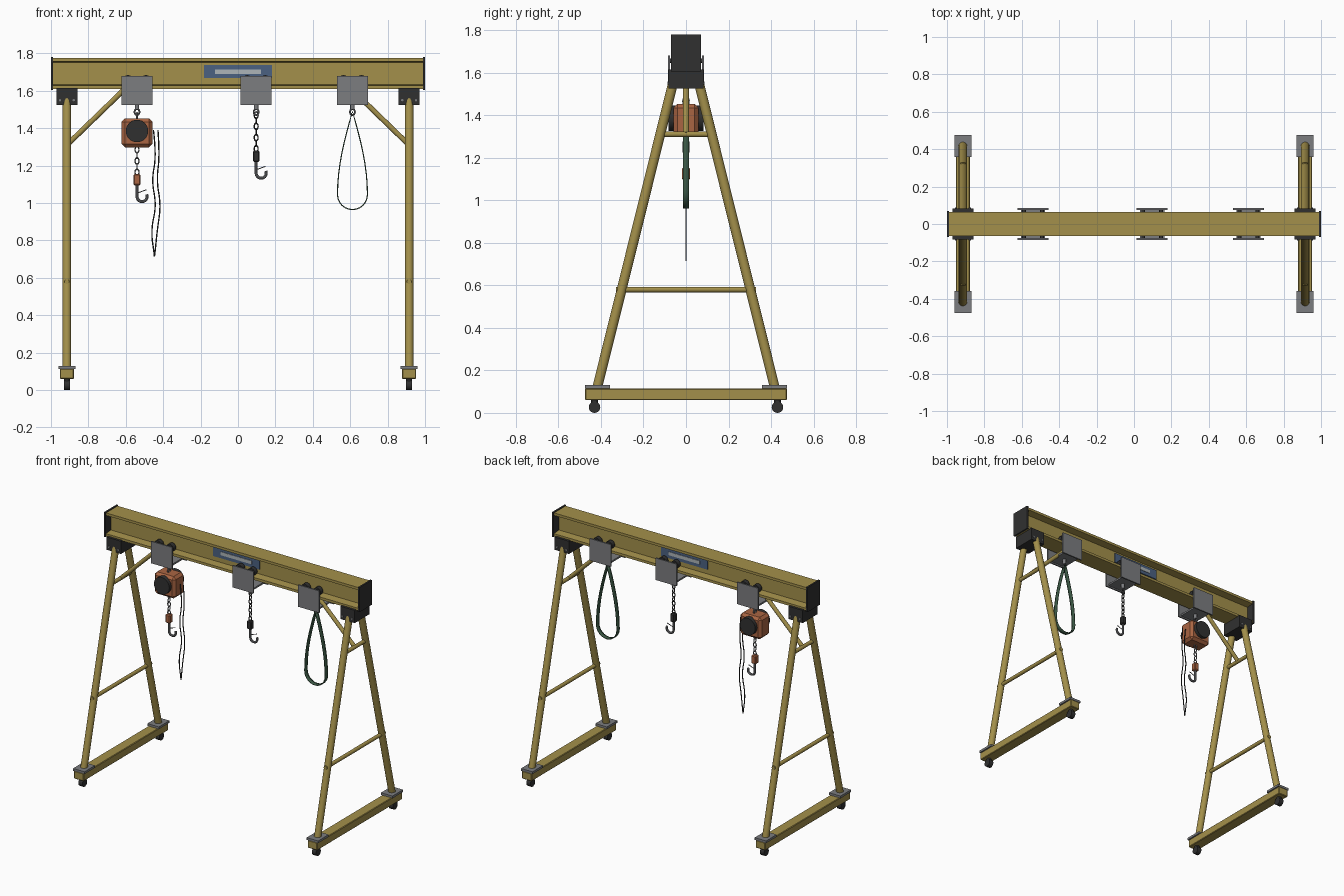
import bpy, bmesh, math
from mathutils import Vector

cube = bpy.data.objects.get("Cube")
if cube:
    bpy.data.objects.remove(cube, do_unlink=True)


def material(name, r, g, b):
    m = bpy.data.materials.new(name)
    m.use_nodes = True
    m.diffuse_color = (r, g, b, 1)
    m.node_tree.nodes["Principled BSDF"].inputs["Base Color"].default_value = (r, g, b, 1)
    return m


YELLOW = material("ochre_paint", 0.37, 0.28, 0.07)
GREY = material("grey_steel", 0.2, 0.205, 0.215)
DARK = material("dark_steel", 0.03, 0.03, 0.03)
ORANGE = material("orange_paint", 0.4, 0.13, 0.055)
BLUE = material("blue_plate", 0.07, 0.12, 0.22)
PALE = material("pale_strip", 0.42, 0.46, 0.48)
GREEN = material("green_webbing", 0.045, 0.1, 0.06)


def finish(name, bm, mat, smooth=False):
    bmesh.ops.recalc_face_normals(bm, faces=bm.faces)
    mesh = bpy.data.meshes.new(name)
    bm.to_mesh(mesh)
    bm.free()
    mesh.materials.append(mat)
    ob = bpy.data.objects.new(name, mesh)
    bpy.context.collection.objects.link(ob)
    if smooth:
        bpy.ops.object.select_all(action="DESELECT")
        ob.select_set(True)
        bpy.context.view_layer.objects.active = ob
        bpy.ops.object.shade_smooth_by_angle(angle=math.radians(40))
    return ob


def box(name, centre, size, mat, bevel=0.0):
    bm = bmesh.new()
    bmesh.ops.create_cube(bm, size=1)
    bmesh.ops.scale(bm, vec=size, verts=bm.verts)
    bmesh.ops.translate(bm, vec=centre, verts=bm.verts)
    if bevel:
        bmesh.ops.bevel(bm, geom=bm.edges[:], offset=bevel, segments=1, affect="EDGES")
    return finish(name, bm, mat)


def rod(name, a, b, radius, mat, sides=20):
    a, b = Vector(a), Vector(b)
    bm = bmesh.new()
    bmesh.ops.create_cone(bm, cap_ends=True, segments=sides, radius1=radius,
                          radius2=radius, depth=(b - a).length)
    bm.transform((b - a).to_track_quat("Z", "Y").to_matrix().to_4x4())
    bmesh.ops.translate(bm, vec=(a + b) / 2, verts=bm.verts)
    return finish(name, bm, mat, True)


def tube(name, points, radius, mat, spline="POLY"):
    curve = bpy.data.curves.new(name, "CURVE")
    curve.dimensions = "3D"
    curve.bevel_depth = radius
    curve.bevel_resolution = 2
    curve.use_fill_caps = True
    s = curve.splines.new(spline)
    s.points.add(len(points) - 1)
    for p, co in zip(s.points, points):
        p.co = (*co, 1)
    if spline == "NURBS":
        s.order_u = 3
        s.use_endpoint_u = True
    temp = bpy.data.objects.new(name, curve)
    bpy.context.collection.objects.link(temp)
    bm = bmesh.new()
    deps = bpy.context.evaluated_depsgraph_get()
    bm.from_mesh(temp.evaluated_get(deps).to_mesh())
    bpy.data.objects.remove(temp, do_unlink=True)
    return finish(name, bm, mat, True)


def ring(name, x, z, rx, rz, thick, mat, turned=False):
    pts = []
    for i in range(21):
        t = math.tau * i / 20
        w, h = rx * math.cos(t), rz * math.sin(t)
        pts.append((x, w, z + h) if turned else (x + w, 0, z + h))
    return tube(name, pts, thick, mat)


def chain(name, x, top, bottom, mat):
    count = round((top - bottom) / 0.029)
    pitch = (top - bottom) / count
    for i in range(count):
        ring(f"{name}_{i}", x, top - (i + 0.5) * pitch, 0.0105, 0.0175, 0.0035, mat, i % 2)


def hook(name, x, top):
    c, r = top - 0.062, 0.027
    pts = [(x, 0, top)]
    for i in range(15):
        t = math.pi + math.radians(205) * i / 14
        pts.append((x + r + r * math.cos(t), 0, c + r * math.sin(t)))
    tube(name, pts, 0.008, GREY)
    rod(name + "_latch", (x, 0, top - 0.044), (x + 0.05, 0, top - 0.026), 0.0025, GREY, 8)


# I-beam from an extruded profile
half = [(0.065, 1.775), (0.065, 1.757), (0.012, 1.752),
        (0.012, 1.634), (0.065, 1.628), (0.065, 1.61)]
profile = half + [(-y, z) for y, z in reversed(half)]
bm = bmesh.new()
face = bm.faces.new([bm.verts.new((-0.99, y, z)) for y, z in profile])
grown = bmesh.ops.extrude_face_region(bm, geom=[face])["geom"]
bmesh.ops.translate(bm, vec=(1.98, 0, 0),
                    verts=[v for v in grown if isinstance(v, bmesh.types.BMVert)])
finish("main_beam", bm, YELLOW)

# Sign plates on both sides of the web
for side, tag in ((-1, "front"), (1, "back")):
    box("sign_plate_" + tag, (0, side * 0.015, 1.703), (0.365, 0.008, 0.07), BLUE)
    box("sign_strip_" + tag, (0, side * 0.02, 1.703), (0.245, 0.004, 0.024), PALE)

# End frames
for s, tag in ((1, "left"), (-1, "right")):
    x = s * 0.915
    box("end_plate_" + tag, (s * 0.994, 0, 1.6925), (0.012, 0.14, 0.175), DARK)
    box("leg_bracket_" + tag, (x, 0, 1.57), (0.112, 0.164, 0.09), DARK)
    box("base_beam_" + tag, (x, 0, 0.0875), (0.076, 0.95, 0.055), YELLOW, 0.004)
    rod("lower_tie_" + tag, (x, -0.33, 0.58), (x, 0.33, 0.58), 0.013, YELLOW)
    rod("upper_tie_" + tag, (x, -0.105, 1.31), (x, 0.105, 1.31), 0.013, YELLOW)
    rod("knee_brace_" + tag, (x, 0, 1.31), (s * 0.6, 0, 1.615), 0.014, YELLOW)
    for f, end in ((-1, "front"), (1, "back")):
        part = f"{end}_{tag}"
        rod("leg_" + part, (x, f * 0.417, 0.12), (x, f * 0.055, 1.575), 0.023, YELLOW, 24)
        box("foot_plate_" + part, (x, f * 0.416, 0.122), (0.09, 0.118, 0.016), GREY)
        rod("caster_stem_" + part, (x, f * 0.43, 0.04), (x, f * 0.43, 0.062), 0.016, DARK)
        rod("caster_wheel_" + part, (x - 0.016, f * 0.43, 0.027),
            (x + 0.016, f * 0.43, 0.027), 0.027, DARK)
        for k in (-1, 1):
            bx = x + k * 0.037
            rod(f"bracket_bolt_{part}_{k}", (bx, f * 0.08, 1.55), (bx, f * 0.087, 1.55),
                0.007, GREY, 6)

# Trolleys riding the lower flange
for x, tag in ((-0.54, "hoist"), (0.097, "chain"), (0.612, "sling")):
    box(tag + "_trolley_base", (x, 0, 1.54), (0.13, 0.152, 0.012), GREY)
    rod(tag + "_trolley_stub", (x, 0, 1.535), (x, 0, 1.5), 0.012, GREY)
    ring(tag + "_trolley_eye", x, 1.487, 0.013, 0.016, 0.005, GREY)
    for f, end in ((-1, "front"), (1, "back")):
        box(f"{tag}_trolley_plate_{end}", (x, f * 0.08, 1.602), (0.165, 0.01, 0.155), GREY)
        for k in (-1, 1):
            wx = x + k * 0.048
            rod(f"{tag}_trolley_wheel_{end}_{k}", (wx, f * 0.03, 1.656),
                (wx, f * 0.06, 1.656), 0.028, DARK)
            rod(f"{tag}_trolley_axle_{end}_{k}", (wx, f * 0.055, 1.656),
                (wx, f * 0.078, 1.656), 0.01, DARK, 12)

# Electric hoist with its chain and hook
HX = -0.54
box("hoist_body", (HX, 0, 1.375), (0.165, 0.118, 0.155), ORANGE, 0.018)
rod("hoist_drum_caps", (HX, -0.083, 1.385), (HX, 0.083, 1.385), 0.06, DARK, 28)
ring("hoist_eye", HX, 1.465, 0.013, 0.018, 0.005, GREY, True)
chain("hoist_chain", HX, 1.3, 1.15, GREY)
box("hoist_hook_block", (HX, 0, 1.125), (0.037, 0.037, 0.06), ORANGE, 0.006)
hook("hoist_hook", HX, 1.097)

# Pendant control cord: two wavy strands meeting at the bottom
sway = [(-0.452, -0.428), (-0.436, -0.418), (-0.462, -0.436), (-0.436, -0.412),
        (-0.466, -0.432), (-0.447, -0.445)]
for k in (0, 1):
    cord = [(p[k], 0, 1.39 - 0.134 * i) for i, p in enumerate(sway)]
    cord.append((-0.447, 0, 0.715))
    tube(f"pendant_cord_{k}", cord, 0.0035, DARK, "NURBS")

# Plain chain and hook
chain("lift_chain", 0.097, 1.485, 1.275, DARK)
box("lift_hook_block", (0.097, 0, 1.25), (0.035, 0.035, 0.06), DARK, 0.006)
hook("lift_hook", 0.097, 1.222)

# Flat webbing sling
side = [(0.08 * math.sin(i / 8 * math.pi / 2), 1.49 - 0.445 * i / 8) for i in range(9)]
arc = [(0.08 * math.cos(i * math.pi / 12), 1.045 - 0.08 * math.sin(i * math.pi / 12))
       for i in range(1, 12)]
loop = side + arc + [(-w, z) for w, z in reversed(side[1:])]
bm = bmesh.new()
rows = [[bm.verts.new((0.612 + w, y, z)) for y in (-0.015, 0.015)] for w, z in loop]
for i, a in enumerate(rows):
    b = rows[(i + 1) % len(rows)]
    bm.faces.new((a[0], a[1], b[1], b[0]))
sling = finish("webbing_sling", bm, GREEN, True)
mod = sling.modifiers.new("thickness", "SOLIDIFY")
mod.thickness = 0.006
mod.offset = 0
